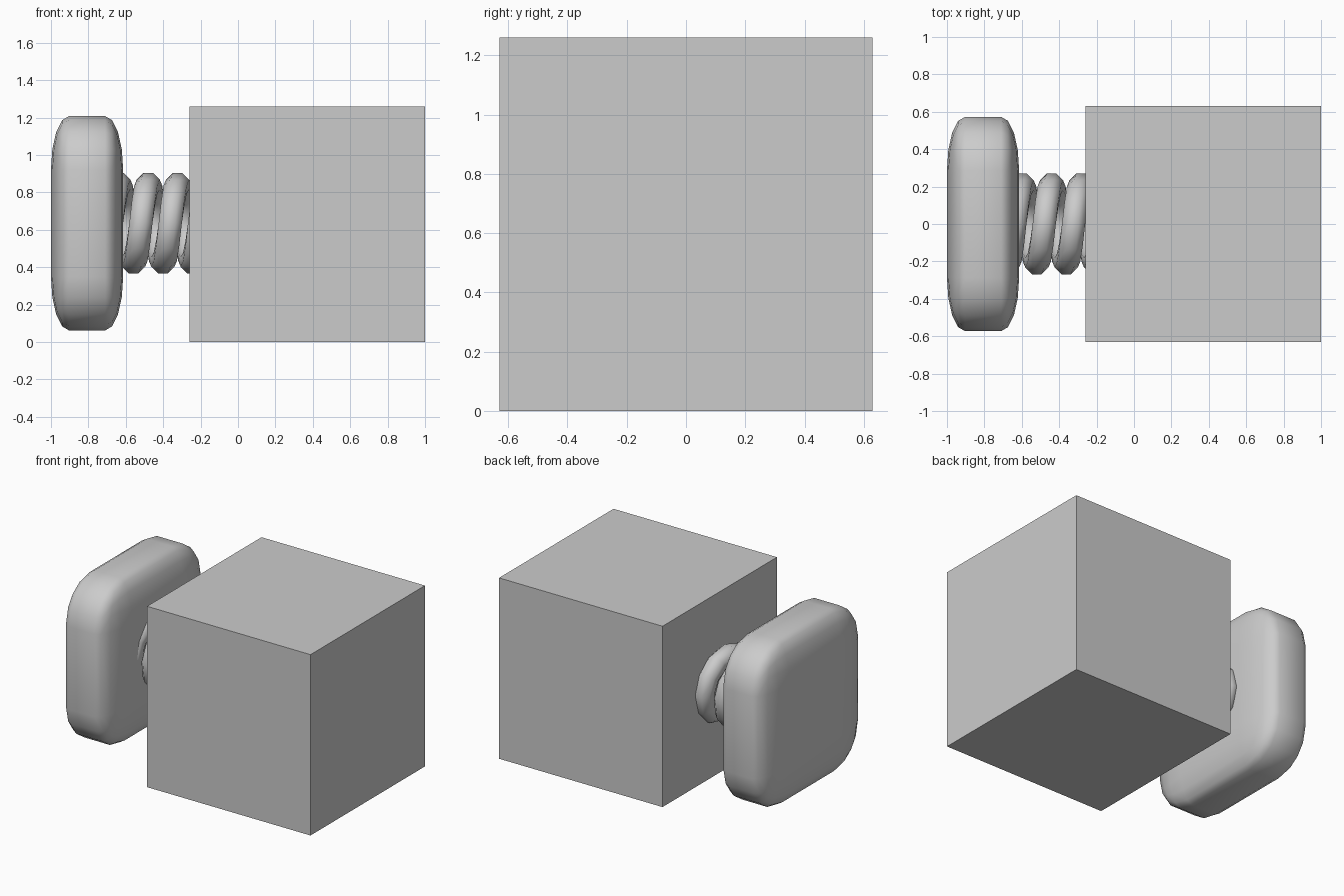
import bpy, bmesh
from math import sin, cos, pi, radians

if "Cube" in bpy.data.objects:
    bpy.data.objects.remove(bpy.data.objects["Cube"])

MID_Z = 0.635


def make_object(name, bm, smooth=None):
    bmesh.ops.recalc_face_normals(bm, faces=bm.faces)
    mesh = bpy.data.meshes.new(name)
    bm.to_mesh(mesh)
    bm.free()
    ob = bpy.data.objects.new(name, mesh)
    bpy.context.collection.objects.link(ob)
    if smooth:
        bpy.ops.object.select_all(action='DESELECT')
        ob.select_set(True)
        bpy.context.view_layer.objects.active = ob
        bpy.ops.object.shade_smooth_by_angle(angle=radians(smooth))
    return ob


# Big plain cube
bm = bmesh.new()
bmesh.ops.create_cube(bm, size=1.26)
bmesh.ops.translate(bm, verts=bm.verts, vec=(0.37, 0, 0.63))
make_object("block", bm)

# Rounded slab: a bevelled cube squashed along x
bm = bmesh.new()
bmesh.ops.create_cube(bm, size=2)
bmesh.ops.bevel(bm, geom=bm.edges[:], offset=0.5, segments=4, profile=0.5,
                affect='EDGES', clamp_overlap=True)
bmesh.ops.scale(bm, verts=bm.verts, vec=(0.193, 0.573, 0.573))
bmesh.ops.translate(bm, verts=bm.verts, vec=(-0.807, 0, MID_Z))
make_object("punch_pad", bm, 60)

# Coil spring: octagonal tube swept along a helix on the x axis
COIL_R, TUBE_R, PITCH, STEPS, SIDES = 0.207, 0.067, 0.157, 12, 8
bm = bmesh.new()
rings = []
for i in range(-15, 23):
    t = 2 * pi * i / STEPS
    x = -0.48 + PITCH * i / STEPS
    ring = []
    for k in range(SIDES):
        a = 2 * pi * (k + 0.5) / SIDES
        r = COIL_R + TUBE_R * cos(a)
        ring.append(bm.verts.new((x + TUBE_R * sin(a), r * sin(t),
                                  MID_Z + r * cos(t))))
    rings.append(ring)
for a, b in zip(rings, rings[1:]):
    for k in range(SIDES):
        n = (k + 1) % SIDES
        bm.faces.new((a[k], a[n], b[n], b[k]))
bm.faces.new(rings[0])
bm.faces.new(rings[-1])
make_object("spring", bm, 50)
